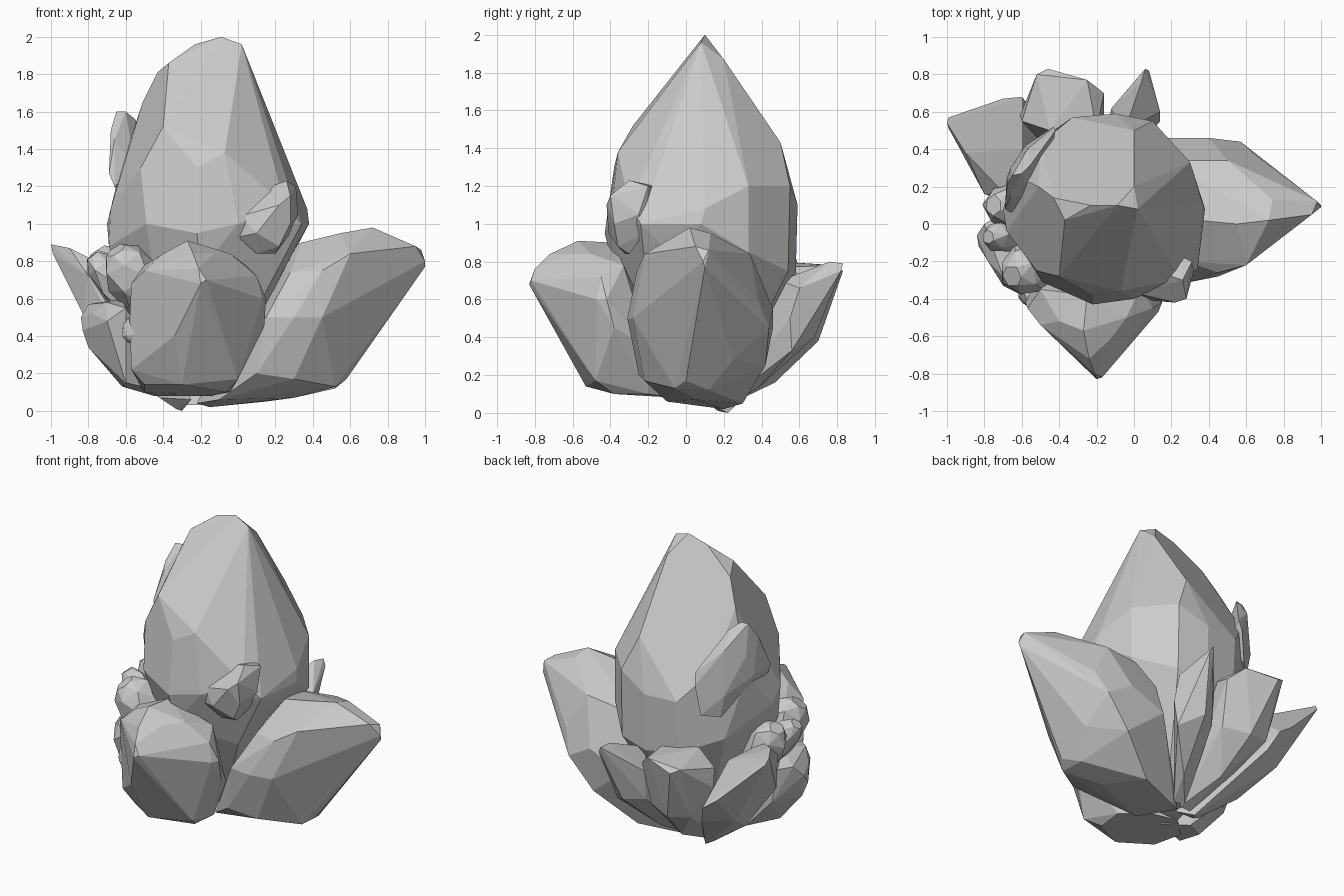
import bpy, bmesh, math, random
from mathutils import Vector


def hull(name, pts):
    """Faceted convex crystal wrapped around a few corner points."""
    bm = bmesh.new()
    for p in pts:
        bm.verts.new(p)
    bmesh.ops.convex_hull(bm, input=bm.verts[:])
    loose = [v for v in bm.verts if not v.link_faces]
    bmesh.ops.delete(bm, geom=loose, context='VERTS')
    bmesh.ops.dissolve_limit(bm, angle_limit=math.radians(7),
                             verts=bm.verts[:], edges=bm.edges[:])
    bmesh.ops.recalc_face_normals(bm, faces=bm.faces[:])
    me = bpy.data.meshes.new(name)
    bm.to_mesh(me)
    bm.free()
    ob = bpy.data.objects.new(name, me)
    bpy.context.collection.objects.link(ob)
    return ob


def gem(name, base, tip, r, seed, sides=6,
        profile=((0, .3), (.3, .75), (.65, 1), (.88, .8), (1, .4))):
    """Small crystal: irregular rings along an axis."""
    rnd = random.Random(seed)
    base, tip = Vector(base), Vector(tip)
    q = (tip - base).to_track_quat('Z', 'Y')
    pts = []
    for i, (t, s) in enumerate(profile):
        for k in range(sides):
            a = 2 * math.pi * (k + .5 * (i % 2)) / sides
            rr = r * s * rnd.uniform(.88, 1.08)
            pts.append(base.lerp(tip, t) + q @ Vector((rr * math.cos(a), rr * math.sin(a), 0)))
    hull(name, pts)


# Tall central crystal
hull("main_crystal", [
    (-.09, .1, 2), (.02, .08, 1.96), (-.23, .1, 1.96), (-.37, .02, 1.86), (-.43, .14, 1.81),
    (-.51, .2, 1.65), (0, .2, 1.87), (-.4, -.28, 1.52), (-.22, -.38, 1.3), (-.07, -.36, 1.38),
    (-.52, -.25, 1.3), (-.49, -.31, 1.0), (-.22, -.43, .95), (0, -.4, 1.0), (.25, -.3, 1.1),
    (.34, -.24, 1.0), (.37, .1, 1.08), (.38, .08, 1.0), (.3, .33, 1.2), (.3, .33, .85),
    (0, .5, 1.43), (.1, .55, 1.2), (-.1, .59, 1.1), (-.1, .58, .72), (.1, .54, .75),
    (-.33, .57, 1.1), (-.33, .55, .75), (-.5, .43, 1.3), (-.64, .26, 1.25), (-.7, .08, 1.0),
    (-.68, -.04, 1.08), (-.69, 0, .88), (-.57, .4, .85), (.3, -.1, .86), (.14, -.2, .62),
    (-.2, -.38, .75), (-.35, 0, .08), (-.1, 0, .08), (-.1, .2, .08), (-.3, .2, .08)])

# Large crystals leaning outwards
hull("right_crystal", [
    (1, .1, .77), (1, .09, .8), (.98, .12, .86), (.95, .05, .88), (.72, .02, .98), (.74, .13, .95),
    (.55, .0, .95), (.34, .02, .9), (.6, -.22, .84), (.45, -.26, .75), (.3, -.31, .5),
    (.45, -.28, .5), (.3, -.22, .17), (.58, 0, .17), (.52, -.06, .13), (.52, .12, .12),
    (.3, .05, .07), (.6, .25, .28), (.4, .42, .25), (.57, .44, .45), (.63, .38, .6),
    (.4, .46, .55), (.15, .46, .45), (.5, .34, .84), (.15, .34, .8), (.15, .3, .05),
    (-.15, .2, .02), (-.22, .15, .04), (-.1, -.1, .06), (.1, -.25, .2), (.15, -.29, .5),
    (.28, -.2, .74)])

hull("front_crystal", [
    (-.2, -.83, .68), (-.17, -.82, .7), (-.21, -.8, .76), (-.24, -.72, .84), (-.27, -.57, .91),
    (-.25, -.38, .9), (-.13, -.62, .84), (-.04, -.5, .84), (.1, -.45, .72), (.15, -.42, .6),
    (.14, -.38, .45), (.13, -.47, .6), (0, -.48, .17), (-.06, -.38, .1), (-.04, -.2, .1),
    (-.3, -.53, .14), (-.06, -.53, .25), (-.5, -.4, .14), (-.5, -.15, .1), (-.57, -.42, .22),
    (-.58, -.42, .48), (-.57, -.45, .68), (-.5, -.54, .75), (-.5, -.35, .78), (-.34, -.66, .4),
    (-.4, -.52, .84), (.04, -.33, .78), (-.15, -.05, .08), (-.35, 0, .08), (.05, -.2, .35)])

hull("back_left_crystal", [
    (-1, .54, .89), (-.99, .57, .85), (-.99, .51, .84), (-.9, .38, .87), (-.8, .16, .72),
    (-.83, .22, .52), (-.68, .15, .76), (-.6, .4, .72), (-.7, .67, .57), (-.6, .68, .5),
    (-.55, .62, .38), (-.72, .5, .37), (-.62, .25, .22), (-.3, .22, 0), (-.33, .17, .01),
    (-.25, .1, .06), (-.42, .12, .07), (-.58, .1, .3), (-.4, .4, .2)])

hull("back_crystal", [
    (-.46, .83, .75), (-.52, .8, .78), (-.25, .77, .78), (-.16, .7, .7), (-.6, .55, .72),
    (-.61, .58, .6), (-.45, .5, .8), (-.2, .5, .77), (-.18, .63, .4), (-.5, .66, .4),
    (-.35, .7, .38), (-.3, .47, .16), (-.28, .2, .03), (-.2, .2, .03), (-.42, .4, .22),
    (-.16, .4, .25)])

hull("narrow_back_crystal", [
    (.06, .83, .79), (.08, .82, .75), (.04, .76, .8), (.14, .6, .66), (.14, .55, .5),
    (-.12, .62, .6), (-.12, .6, .4), (0, .68, .4), (.12, .56, .33), (-.05, .5, .7),
    (-.15, .2, .05), (-.22, .22, .04), (-.08, .38, .13)])

# Shards growing from the sides of the main crystal
hull("front_shard", [
    (0, -.36, .93), (.01, -.37, 1.04), (.2, -.28, 1.21), (.26, -.3, 1.23), (.25, -.17, 1.2),
    (.31, -.2, 1.2), (.32, -.25, 1.05), (.28, -.4, 1.15), (.22, -.42, 1.1), (.28, -.38, 1.0),
    (.2, -.3, .84), (.1, -.32, .84), (.1, -.41, .95), (.22, -.36, .88), (.28, -.22, .95)])

hull("left_shard", [
    (-.65, .26, 1.6), (-.6, .27, 1.6), (-.55, .32, 1.56), (-.66, .15, 1.45), (-.68, .2, 1.5),
    (-.69, .08, 1.27), (-.66, .06, 1.2), (-.68, .25, 1.25), (-.66, .3, 1.4), (-.57, .4, 1.45),
    (-.58, .42, 1.15), (-.43, .52, 1.22), (-.42, .5, 1.3), (-.46, .5, 1.02), (-.55, .42, 1.0),
    (-.55, .15, 1.3), (-.45, .35, 1.2)])

# Little crystals crowding the left side
hull("left_lower_crystal", [
    (-.84, -.06, .5), (-.83, -.12, .43), (-.78, -.2, .52), (-.7, -.33, .48), (-.6, -.38, .55),
    (-.62, -.15, .6), (-.8, 0, .57), (-.8, -.1, .34), (-.62, -.12, .13), (-.6, -.28, .15),
    (-.45, 0, .08), (-.3, -.1, .08), (-.68, .05, .32), (-.72, .05, .55), (-.7, -.28, .58)])
for name, base, tip, r, seed in [
        ("left_gem_upper", (-.4, -.12, .45), (-.65, -.28, .86), .15, 3),
        ("left_gem_rear", (-.45, .08, .4), (-.75, .1, .86), .14, 5),
        ("left_gem_middle", (-.45, -.03, .4), (-.78, -.07, .83), .1, 8),
        ("left_gem_tiny", (-.52, -.34, .42), (-.58, -.43, .43), .075, 14)]:
    gem(name, base, tip, r, seed)
